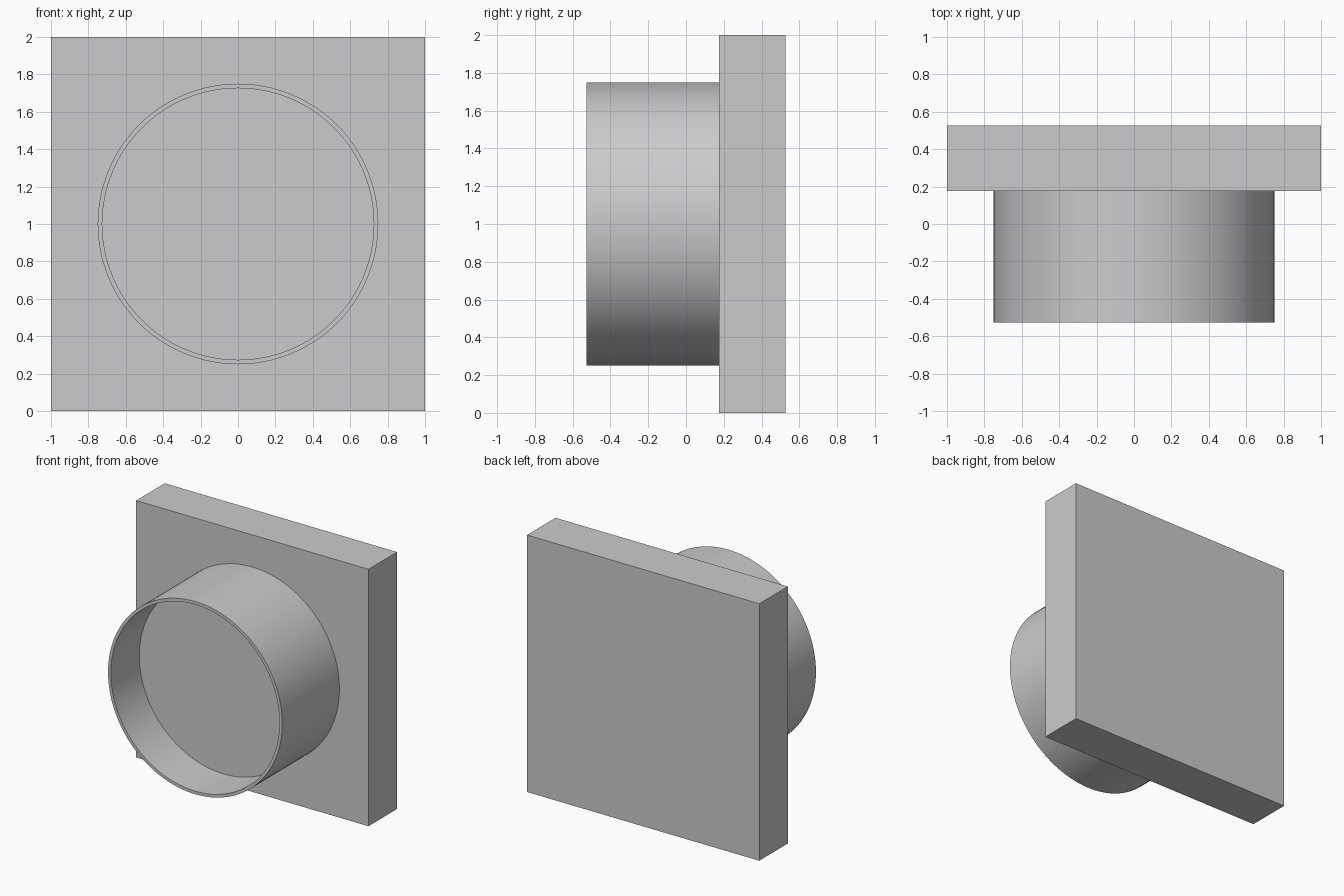
import bpy
import bmesh
import math
from mathutils import Matrix

cube = bpy.data.objects.get("Cube")
if cube:
    bpy.data.objects.remove(cube, do_unlink=True)

FRONT, PLATE_FRONT, BACK = -0.527, 0.176, 0.527
FLOOR = -0.177
OUTER, INNER, SIDES = 0.75, 0.726, 128

grey = bpy.data.materials.new("light grey")
grey.use_nodes = True
colour = (0.6, 0.6, 0.6, 1)
grey.diffuse_color = colour
grey.node_tree.nodes["Principled BSDF"].inputs["Base Color"].default_value = colour


def finish(bm, name):
    bmesh.ops.recalc_face_normals(bm, faces=bm.faces)
    mesh = bpy.data.meshes.new(name)
    bm.to_mesh(mesh)
    bm.free()
    mesh.materials.append(grey)
    obj = bpy.data.objects.new(name, mesh)
    bpy.context.collection.objects.link(obj)
    return obj


# Square backing plate
bm = bmesh.new()
bmesh.ops.create_cube(bm, size=1)
bmesh.ops.scale(bm, vec=(2, BACK - PLATE_FRONT, 2), verts=bm.verts)
bmesh.ops.translate(bm, vec=(0, (BACK + PLATE_FRONT) / 2, 1), verts=bm.verts)
finish(bm, "backing_plate")

# Round spigot: rings joined from the plate, over the rim, to the recessed floor
bm = bmesh.new()
rings = []
for radius, y in ((OUTER, PLATE_FRONT), (OUTER, FRONT), (INNER, FRONT), (INNER, FLOOR)):
    place = Matrix.Translation((0, y, 1)) @ Matrix.Rotation(math.pi / 2, 4, "X")
    rings.append(bmesh.ops.create_circle(bm, segments=SIDES, radius=radius, matrix=place)["verts"])
for a, b in zip(rings, rings[1:]):
    for i in range(SIDES):
        j = (i + 1) % SIDES
        bm.faces.new((a[i], a[j], b[j], b[i]))
bm.faces.new(rings[0])
bm.faces.new(rings[-1])
spigot = finish(bm, "round_spigot")

# Smooth walls with crisp rims
bpy.ops.object.select_all(action="DESELECT")
spigot.select_set(True)
bpy.context.view_layer.objects.active = spigot
bpy.ops.object.shade_smooth_by_angle(angle=math.radians(30))
